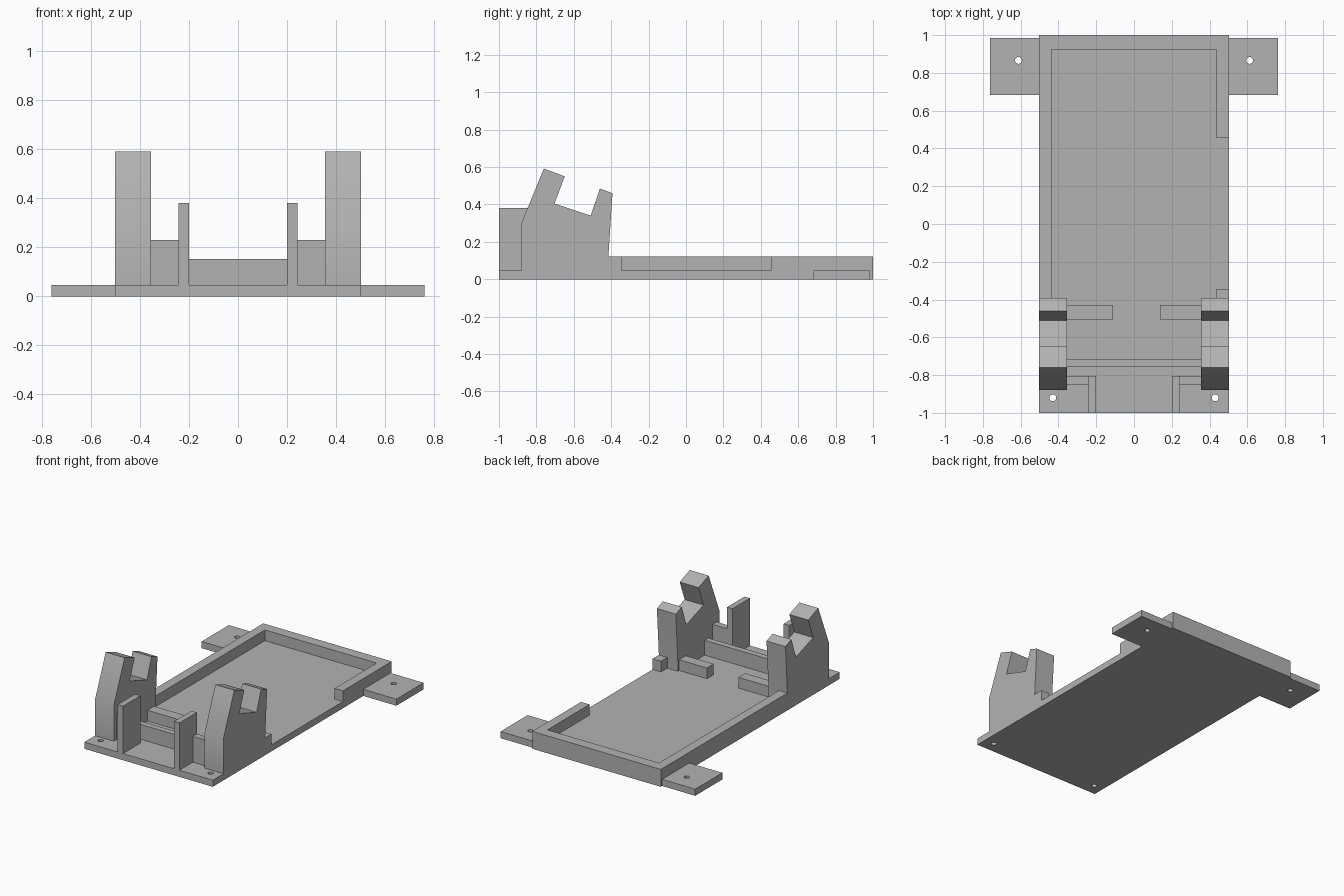
import bpy, bmesh, math
from mathutils import Vector

cube = bpy.data.objects.get("Cube")
if cube:
    bpy.data.objects.remove(cube, do_unlink=True)

# Single plain grey material
grey = bpy.data.materials.new("plain grey")
grey.use_nodes = True
colour = (0.45, 0.45, 0.45, 1)
grey.diffuse_color = colour
grey.node_tree.nodes["Principled BSDF"].inputs["Base Color"].default_value = colour

PLATE, RIM = 0.047, 0.123    # plate thickness, rim height
HALF, INNER = 0.503, 0.355   # plate half width, inner side of the cradles


def finish(name, bm):
    bmesh.ops.recalc_face_normals(bm, faces=bm.faces)
    mesh = bpy.data.meshes.new(name)
    bm.to_mesh(mesh)
    bm.free()
    mesh.materials.append(grey)
    obj = bpy.data.objects.new(name, mesh)
    bpy.context.collection.objects.link(obj)
    return obj


def box(name, x, y, z):
    bm = bmesh.new()
    bmesh.ops.create_cube(bm, size=1)
    for v in bm.verts:
        v.co = [r[0] if c < 0 else r[1] for c, r in zip(v.co, (x, y, z))]
    return finish(name, bm)


def extrude_side(name, profile, x):
    """Extrude a (y, z) outline between two x positions."""
    bm = bmesh.new()
    face = bm.faces.new([bm.verts.new((x[0], py, pz)) for py, pz in profile])
    result = bmesh.ops.extrude_face_region(bm, geom=[face])
    moved = [g for g in result["geom"] if isinstance(g, bmesh.types.BMVert)]
    bmesh.ops.translate(bm, verts=moved, vec=Vector((x[1] - x[0], 0, 0)))
    return finish(name, bm)


def drill(obj, points, radius=0.018):
    """Cut vertical screw holes."""
    bm = bmesh.new()
    for px, py in points:
        new = bmesh.ops.create_cone(bm, cap_ends=True, segments=24, depth=1,
                                    radius1=radius, radius2=radius)
        bmesh.ops.translate(bm, verts=new["verts"], vec=(px, py, 0))
    cutter = finish("hole_cutter", bm)
    cutter.hide_render = True
    mod = obj.modifiers.new("holes", "BOOLEAN")
    mod.operation, mod.solver, mod.object = "DIFFERENCE", "EXACT", cutter
    bpy.context.view_layer.objects.active = obj
    bpy.ops.object.modifier_apply(modifier=mod.name)
    bpy.data.objects.remove(cutter, do_unlink=True)


def span(side, a, b):
    return tuple(sorted((side * a, side * b)))


# Base plate
plate = box("base_plate", (-HALF, HALF), (-1, 1), (0, PLATE))
drill(plate, [(-0.43, -0.92), (0.43, -0.92)])

# Rim walls, open along part of the left side
rim_z = (PLATE, RIM)
box("back_rim", (-HALF, HALF), (0.925, 1), rim_z)
box("right_rim", (-HALF, -0.437), (-0.415, 0.925), rim_z)
box("left_rim_rear", (0.437, HALF), (0.455, 0.925), rim_z)
box("left_rim_stub", (0.437, HALF), (-0.415, -0.345), rim_z)

# Cross bar and low stop bars
box("cross_bar", (-INNER, INNER), (-0.757, -0.715), (PLATE, 0.152))
box("right_stop_bar", (-INNER, -0.11), (-0.505, -0.43), rim_z)
box("left_stop_bar", (0.137, INNER), (-0.505, -0.43), rim_z)

# Forked cradle outline, front to back
cradle = [(-0.88, PLATE), (-0.88, 0.3), (-0.76, 0.592), (-0.648, 0.55),
          (-0.703, 0.405), (-0.51, 0.34), (-0.46, 0.485), (-0.393, 0.46),
          (-0.415, RIM), (-0.415, PLATE)]

for side, word in ((1, "left"), (-1, "right")):
    # Mounting ear
    ear = box(word + "_ear", span(side, HALF, 0.762), (0.682, 0.985), (0, PLATE))
    drill(ear, [(side * 0.612, 0.866)])
    # Cradle
    fork = extrude_side(word + "_cradle", cradle, span(side, INNER, HALF))
    bpy.ops.object.select_all(action="DESELECT")
    fork.select_set(True)
    bpy.context.view_layer.objects.active = fork
    bpy.ops.object.shade_smooth_by_angle(angle=math.radians(30))
    # Front guide post and the web that ties it to the cradle
    box(word + "_post", span(side, 0.2, 0.242), (-1, -0.805), (PLATE, 0.382))
    box(word + "_web", span(side, 0.242, INNER), (-0.85, -0.805), (PLATE, 0.23))
